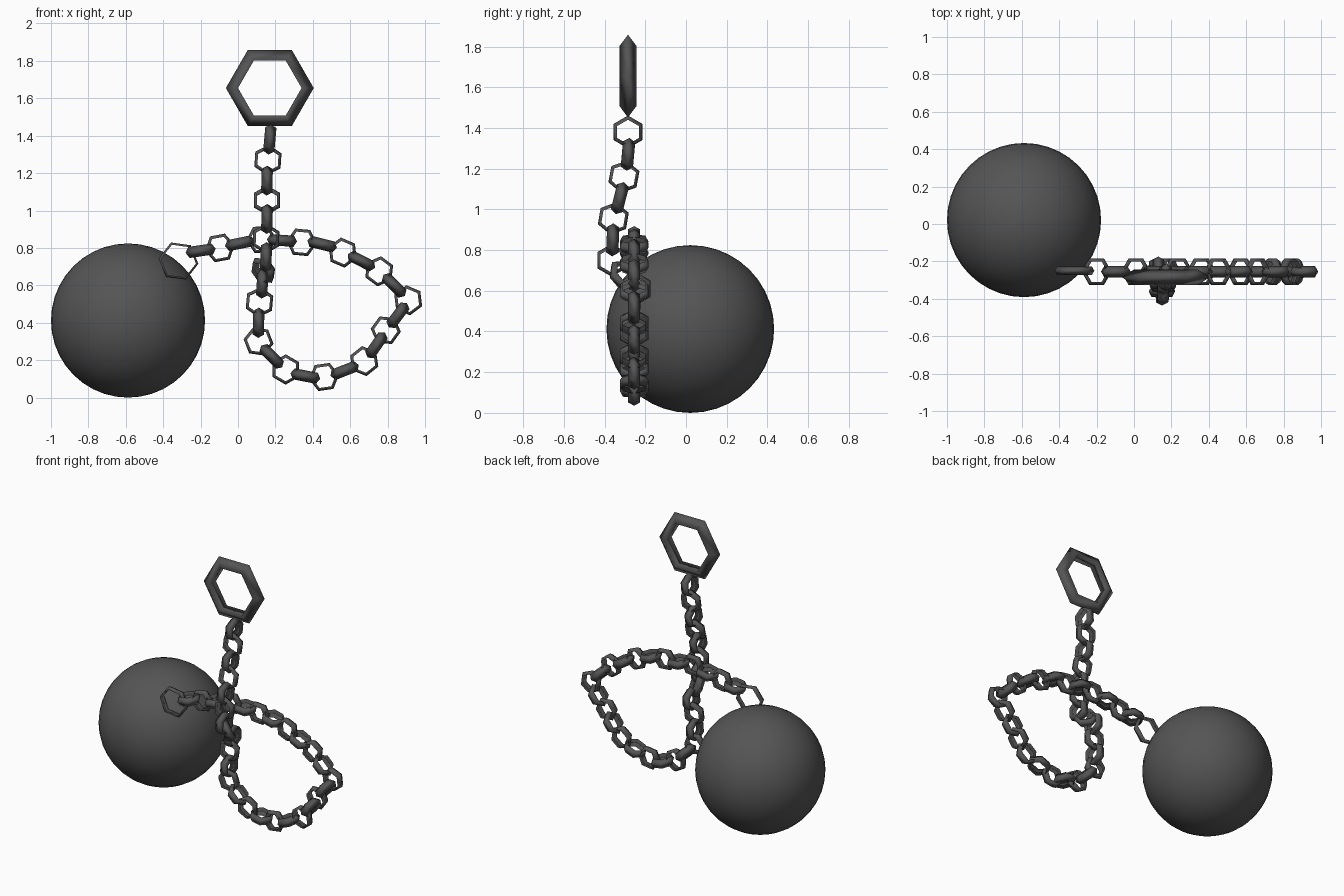
import bpy, bmesh, math
from mathutils import Vector, Matrix

if "Cube" in bpy.data.objects:
    bpy.data.objects.remove(bpy.data.objects["Cube"])

iron = bpy.data.materials.new("dark_iron")
iron.diffuse_color = (0.09, 0.09, 0.09, 1)
iron.use_nodes = True
iron.node_tree.nodes["Principled BSDF"].inputs["Base Color"].default_value = iron.diffuse_color


def finish(bm, name):
    bmesh.ops.recalc_face_normals(bm, faces=bm.faces)
    me = bpy.data.meshes.new(name)
    bm.to_mesh(me)
    bm.free()
    me.materials.append(iron)
    for p in me.polygons:
        p.use_smooth = True
    ob = bpy.data.objects.new(name, me)
    bpy.context.collection.objects.link(ob)
    return ob


def hex_ring(name, centre, tangent, normal, radius, depth, half_width):
    """Six-sided ring with a triangular section, ridge outward; one corner points along tangent."""
    t = Vector(tangent).normalized()
    n = Vector(normal)
    n = (n - t * n.dot(t)).normalized()
    s = n.cross(t)
    c = Vector(centre)
    bm = bmesh.new()
    rings = []
    for i in range(6):
        a = i * math.pi / 3
        d = t * math.cos(a) + s * math.sin(a)
        rings.append([bm.verts.new(c + d * r + n * h) for r, h in
                      ((radius, 0), (radius - depth, half_width), (radius - depth, -half_width))])
    for i in range(6):
        p, q = rings[i], rings[(i + 1) % 6]
        for k in range(3):
            m = (k + 1) % 3
            bm.faces.new((p[k], q[k], q[m], p[m]))
    return finish(bm, name)


# Heavy ball
bm = bmesh.new()
bmesh.ops.create_uvsphere(bm, u_segments=40, v_segments=20, radius=0.412,
                          matrix=Matrix.Translation((-0.588, 0.021, 0.412)))
finish(bm, "ball")

# Large end ring
hex_ring("end_ring", (0.17, -0.285, 1.655), (1, 0, 0), (0, 1, 0), 0.235, 0.065, 0.042)

# Chain path: hanging part, then the flat loop running back to the ball
path = [(.17, -.285, 1.38), (.16, -.285, 1.27), (.155, -.305, 1.16), (.155, -.325, 1.055),
        (.155, -.357, .955), (.15, -.36, .85), (.15, -.365, .75), (.135, -.31, .68), (.13, -.245, .61)]
loop = [(.115, .51), (.11, .40), (.11, .30), (.18, .22), (.255, .15), (.36, .115), (.46, .11),
        (.57, .145), (.675, .195), (.74, .28), (.79, .36), (.855, .44), (.91, .52), (.835, .60),
        (.755, .675), (.66, .73), (.56, .775), (.45, .82), (.34, .83), (.235, .84), (.125, .845),
        (.01, .825), (-.097, .80), (-.20, .785)]
path += [(x, -.255, z) for x, z in loop]
pts = [Vector(p) for p in path]

# Links, alternating a quarter turn
for i, p in enumerate(pts):
    tan = pts[min(i + 1, len(pts) - 1)] - pts[max(i - 1, 0)]
    if i == 7:      # twisted link joining the two parts
        nrm = Vector((0.7, 0.3, 0.7))
    elif i in (6, 8):
        tan, nrm = Vector((-0.05, 0, -1)), Vector((1, 0, 0))
    elif i % 2:
        nrm = Vector((0, 1, 0))
    else:
        nrm = tan.cross(Vector((0, 1, 0)))
    hex_ring(f"chain_link_{i + 1}", p, tan, nrm, 0.081, 0.018, 0.030)

# Wider shackle resting on the ball
a = math.radians(-8)
hex_ring("ball_shackle", (-.318, -.25, .73), (math.cos(a), 0, math.sin(a)), (0, 1, 0),
         0.107, 0.013, 0.022)
